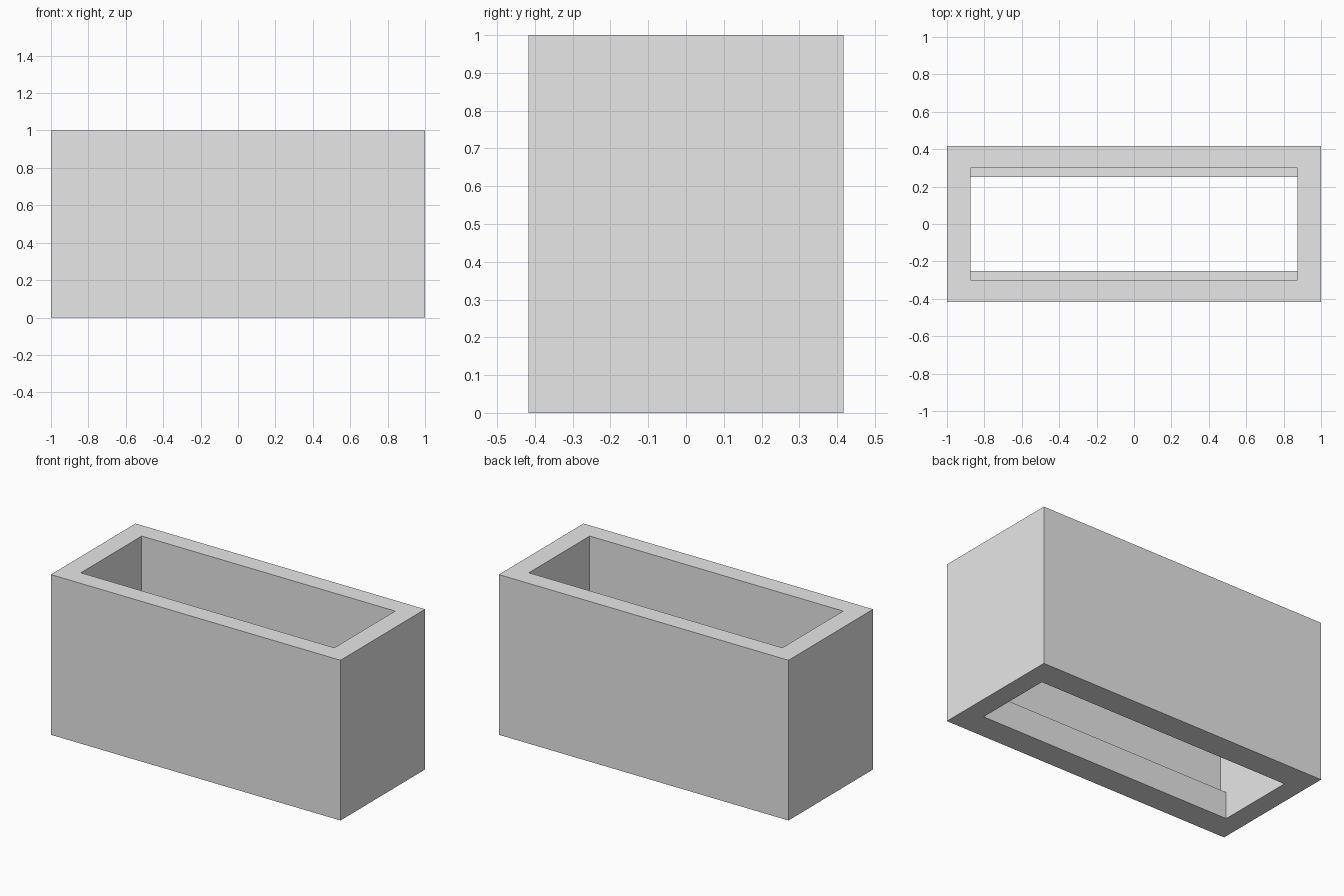
import bpy

# Remove the default cube only
old = bpy.data.objects.get("Cube")
if old:
    bpy.data.objects.remove(old, do_unlink=True)

LENGTH, DEPTH, HEIGHT = 2.0, 0.834, 1.0
HOLE_LENGTH, HOLE_DEPTH = 1.75, 0.60
SLOT_DEPTH = 0.50          # narrower opening between the two ledges
LEDGE_TOP = 0.167
OVERSHOOT = 0.2            # how far the cutters pass through the body


def make_material(name, rgb):
    mat = bpy.data.materials.new(name)
    mat.use_nodes = True
    colour = (*rgb, 1.0)
    mat.diffuse_color = colour
    for node in mat.node_tree.nodes:
        if node.type == 'BSDF_PRINCIPLED':
            node.inputs["Base Color"].default_value = colour
    return mat


def make_box(name, length, depth, bottom, top):
    bpy.ops.mesh.primitive_cube_add(size=1, location=(0, 0, (bottom + top) / 2))
    box = bpy.context.object
    box.name = name
    box.scale = (length, depth, top - bottom)
    bpy.ops.object.transform_apply(location=True, rotation=False, scale=True)
    return box


def cut(body, cutter):
    mod = body.modifiers.new(cutter.name, 'BOOLEAN')
    mod.operation = 'DIFFERENCE'
    mod.solver = 'EXACT'
    mod.object = cutter
    bpy.context.view_layer.objects.active = body
    bpy.ops.object.modifier_apply(modifier=mod.name)
    bpy.data.objects.remove(cutter, do_unlink=True)


# Rectangular planter body
body = make_box("planter_body", LENGTH, DEPTH, 0, HEIGHT)
body.data.materials.append(make_material("light_grey", (0.8, 0.8, 0.8)))

# Main opening from the top down to the ledges
cut(body, make_box("main_opening_cutter", HOLE_LENGTH, HOLE_DEPTH,
                   LEDGE_TOP, HEIGHT + OVERSHOOT))

# Narrower slot through the floor, leaving a ledge along each long wall
cut(body, make_box("floor_slot_cutter", HOLE_LENGTH, SLOT_DEPTH,
                   -OVERSHOOT, LEDGE_TOP + OVERSHOOT))
